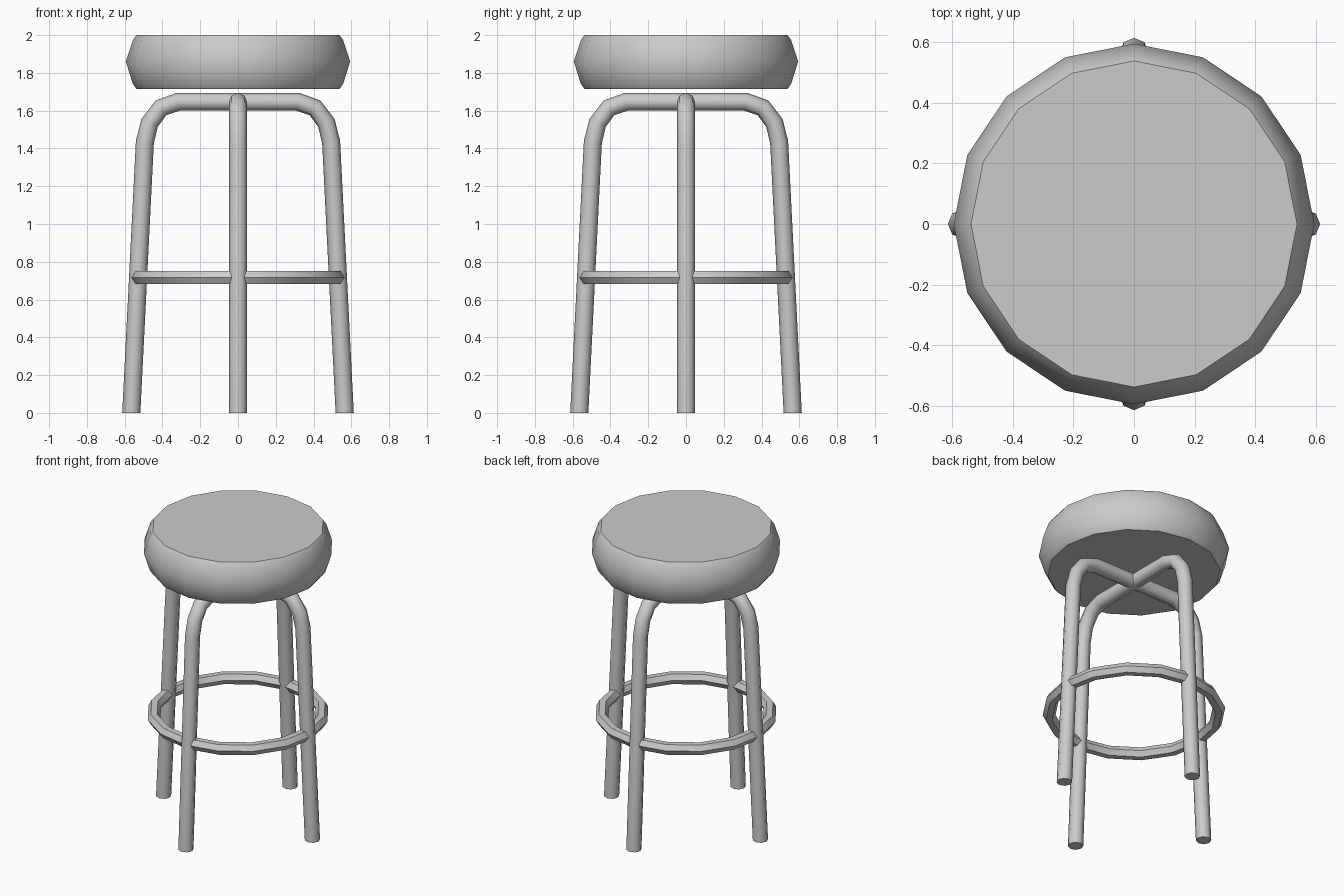
import bpy, bmesh
from math import sin, cos, pi, radians
from mathutils import Vector

if "Cube" in bpy.data.objects:
    bpy.data.objects.remove(bpy.data.objects["Cube"])


def finish(name, rings, closed=False):
    """Skin a list of vertex rings into a smooth-shaded object."""
    bm = bmesh.new()
    vs = [[bm.verts.new(p) for p in r] for r in rings]
    n = len(vs[0])
    for i in range(len(vs) if closed else len(vs) - 1):
        a, b = vs[i], vs[(i + 1) % len(vs)]
        for j in range(n):
            k = (j + 1) % n
            bm.faces.new((a[j], a[k], b[k], b[j]))
    if not closed:
        bm.faces.new(vs[0])
        bm.faces.new(vs[-1])
    bmesh.ops.recalc_face_normals(bm, faces=bm.faces)
    me = bpy.data.meshes.new(name)
    bm.to_mesh(me)
    bm.free()
    ob = bpy.data.objects.new(name, me)
    bpy.context.collection.objects.link(ob)
    bpy.ops.object.select_all(action='DESELECT')
    ob.select_set(True)
    bpy.context.view_layer.objects.active = ob
    bpy.ops.object.shade_smooth_by_angle(angle=radians(50))
    return ob


def circle(r, z, n):
    return [(r * cos(2 * pi * i / n), r * sin(2 * pi * i / n), z) for i in range(n)]


# Cushioned seat
seat_profile = [(0.537, 1.715), (0.556, 1.74), (0.594, 1.86), (0.556, 1.975), (0.537, 2.0)]
finish("seat", [circle(r, z, 16) for r, z in seat_profile])

# Two crossed bent tubes, each forming a pair of legs
half = [(0.565, 0), (0.493, 1.435), (0.468, 1.535), (0.408, 1.615), (0.317, 1.647)]
path = [Vector((-x, 0, z)) for x, z in half] + [Vector((x, 0, z)) for x, z in half[::-1]]
tube_r, sides = 0.048, 8
rings = []
for i, p in enumerate(path):
    d_in = (p - path[max(i - 1, 0)]).normalized()
    d_out = (path[min(i + 1, len(path) - 1)] - p).normalized()
    t = (d_in + d_out).normalized()
    if i in (0, len(path) - 1):
        side = Vector((1 if i else -1, 0, 0))      # feet cut flat on the floor
    else:
        side = Vector((-t.z, 0, t.x))
    rings.append([p + tube_r * (side * cos(2 * pi * j / sides)
                  + Vector((0, 1, 0)) * sin(2 * pi * j / sides)) for j in range(sides)])
finish("side_legs", rings)
legs = finish("front_back_legs", [[(-v.y, v.x, v.z) for v in r] for r in rings])

# Footrest ring
ring_r, bar_r, bar_sides = 0.53, 0.04, 6
foot = []
for i in range(16):
    a = 2 * pi * i / 16
    foot.append([((ring_r + bar_r * cos(b)) * cos(a), (ring_r + bar_r * cos(b)) * sin(a),
                  0.717 + bar_r * 1.0 * sin(b))
                 for b in (2 * pi * j / bar_sides for j in range(bar_sides))])
finish("footrest_ring", foot, closed=True)
